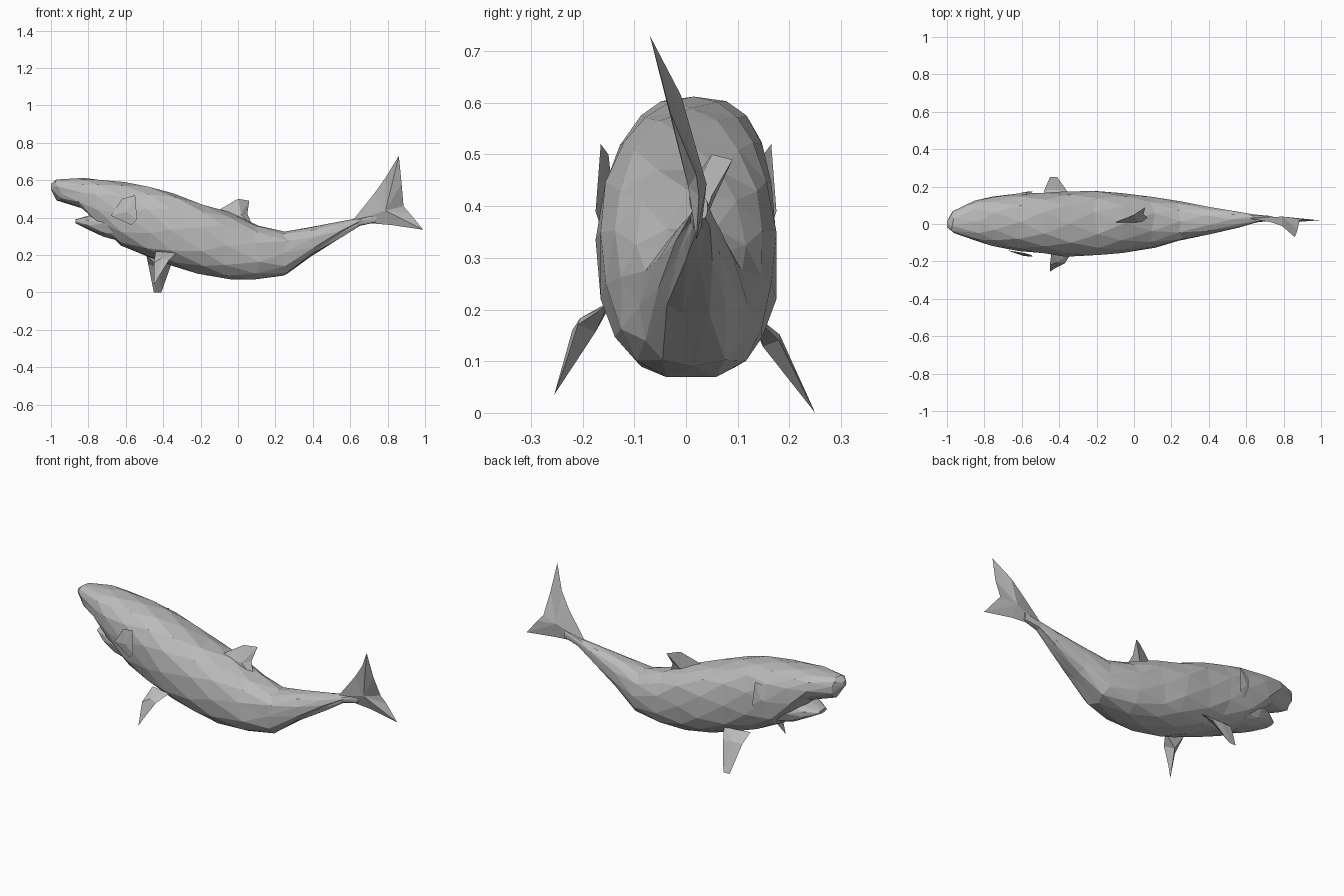
import bpy
import bmesh
import random
from math import sin, cos, tau, copysign
from mathutils import Vector

random.seed(4)

cube = bpy.data.objects.get("Cube")
if cube:
    bpy.data.objects.remove(cube)

# Single skin colour
GREY = (0.5, 0.5, 0.5, 1)
skin = bpy.data.materials.new("skin grey")
skin.use_nodes = True
skin.diffuse_color = GREY
skin.node_tree.nodes["Principled BSDF"].inputs["Base Color"].default_value = GREY


def finish(name, bm):
    bmesh.ops.recalc_face_normals(bm, faces=bm.faces)
    mesh = bpy.data.meshes.new(name)
    bm.to_mesh(mesh)
    bm.free()
    mesh.materials.append(skin)
    obj = bpy.data.objects.new(name, mesh)
    bpy.context.collection.objects.link(obj)
    return obj


def loft(name, sections, sides=12, jitter=0.0):
    """Rings of (x, bottom, top, half width, centre y), staggered into triangles."""
    bm = bmesh.new()
    rings = []
    for n, (x, low, high, half, mid) in enumerate(sections):
        ring = []
        for i in range(sides):
            a = tau * (i + 0.5 * (n % 2)) / sides
            c, s = (copysign(abs(f) ** 0.8, f) for f in (cos(a), sin(a)))
            dx = random.uniform(-jitter, jitter) if 0 < n < len(sections) - 1 else 0
            ring.append(bm.verts.new((x + dx, mid + half * c,
                                      (low + high) / 2 + (high - low) / 2 * s)))
        rings.append(ring)
    for n in range(len(rings) - 1):
        a, b = rings[n], rings[n + 1]
        if n % 2:
            a, b = b, a
        for i in range(sides):
            j = (i + 1) % sides
            bm.faces.new((a[i], a[j], b[i]))
            bm.faces.new((a[j], b[j], b[i]))
    bm.faces.new(rings[0])
    bm.faces.new(rings[-1])
    return finish(name, bm)


def fin(name, outline, centre, thickness):
    """Sharp-edged fin: an outline joined to a raised ridge point on each face."""
    bm = bmesh.new()
    edge = [bm.verts.new(p) for p in outline]
    normal = Vector()
    for p, q in zip(outline, outline[1:] + outline[:1]):
        normal += (Vector(p) - Vector(centre)).cross(Vector(q) - Vector(centre))
    normal.normalize()
    for side in (1, -1):
        peak = bm.verts.new(Vector(centre) + normal * thickness * side)
        for i, v in enumerate(edge):
            bm.faces.new((v, edge[(i + 1) % len(edge)], peak))
    return finish(name, bm)


# Body with upper jaw, nose to tail stem
loft("body", [
    (-1.00, 0.55, 0.58, 0.015, 0.00),
    (-0.96, 0.49, 0.605, 0.06, 0.01),
    (-0.84, 0.45, 0.612, 0.11, 0.015),
    (-0.75, 0.36, 0.605, 0.135, 0.015),
    (-0.62, 0.25, 0.59, 0.155, 0.01),
    (-0.48, 0.19, 0.57, 0.165, 0.005),
    (-0.35, 0.14, 0.53, 0.175, 0.00),
    (-0.20, 0.095, 0.475, 0.175, 0.005),
    (-0.06, 0.07, 0.43, 0.16, 0.005),
    (0.10, 0.065, 0.36, 0.14, 0.01),
    (0.25, 0.09, 0.325, 0.105, 0.015),
    (0.40, 0.19, 0.35, 0.075, 0.02),
    (0.54, 0.29, 0.375, 0.045, 0.025),
    (0.64, 0.355, 0.395, 0.022, 0.03),
    (0.74, 0.375, 0.42, 0.012, 0.03),
], jitter=0.018)

# Dropped lower jaw
loft("lower_jaw", [
    (-0.87, 0.37, 0.39, 0.035, 0.01),
    (-0.80, 0.335, 0.41, 0.085, 0.01),
    (-0.72, 0.295, 0.44, 0.115, 0.01),
    (-0.58, 0.26, 0.42, 0.12, 0.01),
], sides=10)

# Back fin, leaning to the left
fin("back_fin", [(-0.12, 0.0, 0.43), (0.0, 0.05, 0.50), (0.06, 0.09, 0.49),
                 (0.05, 0.05, 0.42), (0.09, 0.02, 0.33), (-0.02, 0.0, 0.36)],
    (0.01, 0.03, 0.41), 0.022)

# Upright tail fin with a twisted upper lobe
fin("tail_fin", [(0.61, 0.03, 0.38), (0.73, 0.01, 0.53), (0.79, -0.01, 0.615),
                 (0.86, -0.07, 0.73), (0.875, -0.03, 0.58), (0.885, 0.02, 0.46),
                 (0.92, 0.025, 0.42), (0.99, 0.02, 0.335), (0.82, 0.03, 0.36),
                 (0.70, 0.03, 0.37)],
    (0.79, 0.022, 0.44), 0.018)

# Side fins, swept down and out
fin("left_side_fin", [(-0.49, 0.12, 0.20), (-0.48, 0.18, 0.15), (-0.45, 0.25, 0.0),
                      (-0.41, 0.25, 0.0), (-0.36, 0.18, 0.14), (-0.33, 0.13, 0.19)],
    (-0.42, 0.165, 0.14), 0.02)
fin("right_side_fin", [(-0.44, -0.14, 0.22), (-0.45, -0.22, 0.16), (-0.45, -0.255, 0.035),
                       (-0.42, -0.235, 0.09), (-0.37, -0.21, 0.17), (-0.33, -0.15, 0.21)],
    (-0.41, -0.19, 0.17), 0.02)

# Gill covers, one on each side
for side, name in ((1, "left_gill"), (-1, "right_gill")):
    fin(name, [(-0.68, side * 0.14, 0.41), (-0.62, side * 0.15, 0.50),
               (-0.55, side * 0.165, 0.52), (-0.54, side * 0.175, 0.39),
               (-0.57, side * 0.165, 0.36)],
        (-0.59, side * 0.163, 0.43), 0.008)
